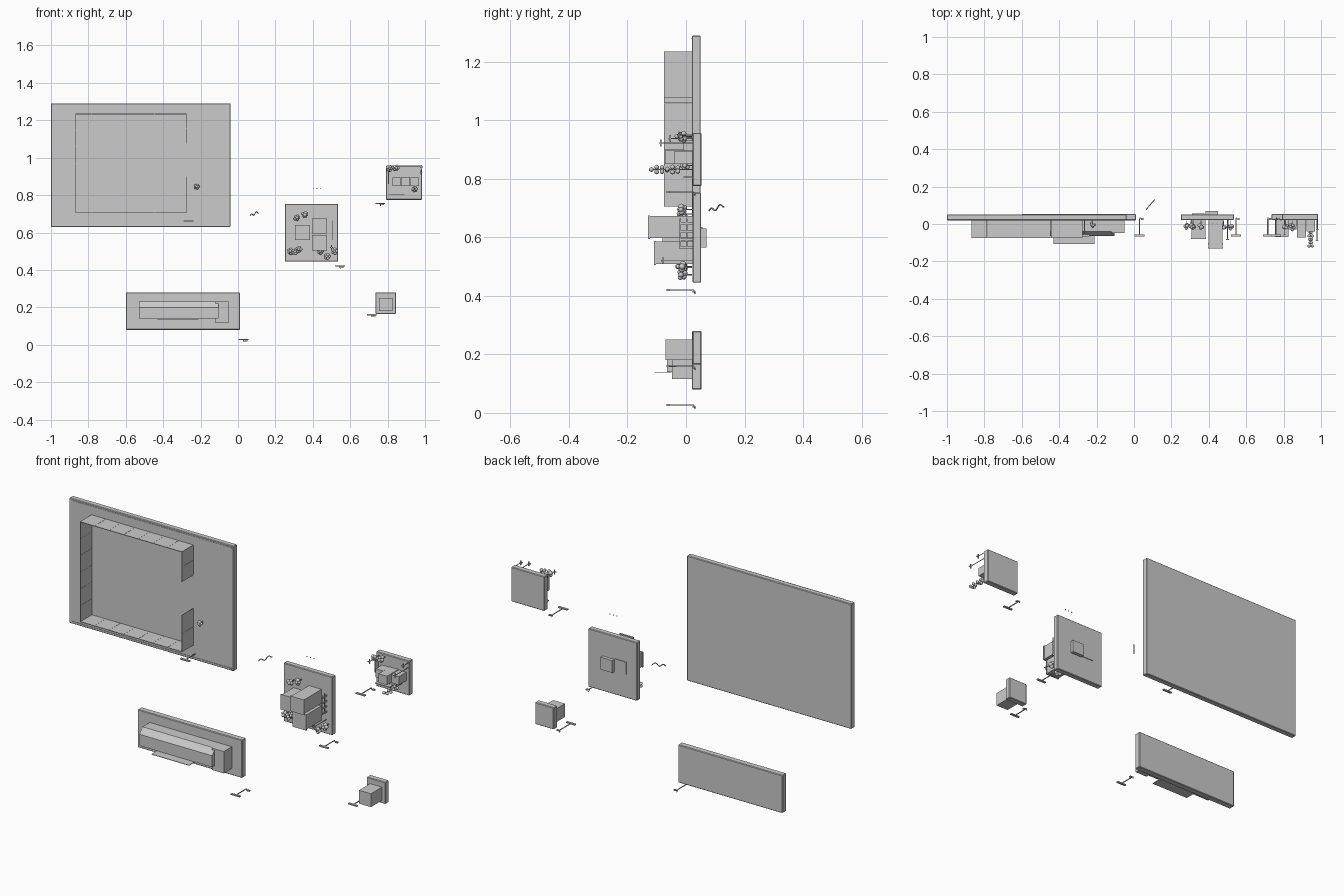
import bpy, bmesh, math, random
from mathutils import Vector, Matrix

if "Cube" in bpy.data.objects:
    bpy.data.objects.remove(bpy.data.objects["Cube"])

random.seed(4)

def finish(name, bm, smooth=False):
    me = bpy.data.meshes.new(name)
    bm.normal_update()
    bm.to_mesh(me)
    bm.free()
    ob = bpy.data.objects.new(name, me)
    bpy.context.collection.objects.link(ob)
    if smooth:
        for p in me.polygons:
            p.use_smooth = True
    return ob

def add_box(bm, x0, x1, y0, y1, z0, z1):
    m = Matrix.Translation(((x0 + x1) / 2, (y0 + y1) / 2, (z0 + z1) / 2))
    m = m @ Matrix.Diagonal((x1 - x0, y1 - y0, z1 - z0, 1))
    bmesh.ops.create_cube(bm, size=1, matrix=m)

def boxes(name, *dims, bevel=0):
    bm = bmesh.new()
    for d in dims:
        add_box(bm, *d)
    ob = finish(name, bm)
    if bevel:
        mod = ob.modifiers.new("bevel", 'BEVEL')
        mod.width = bevel
        mod.segments = 1
    return ob

def tube(name, pts, r):
    cu = bpy.data.curves.new(name, 'CURVE')
    cu.dimensions = '3D'
    cu.bevel_depth = r
    cu.bevel_resolution = 1
    cu.use_fill_caps = True
    sp = cu.splines.new('POLY')
    sp.points.add(len(pts) - 1)
    for p, co in zip(sp.points, pts):
        p.co = (*co, 1)
    ob = bpy.data.objects.new(name, cu)
    bpy.context.collection.objects.link(ob)

def tree(name, x, z, size=0.013, depth=-0.012):
    # trunk along -y with a cluster of leaf balls
    bm = bmesh.new()
    add_box(bm, x - .002, x + .002, depth, .02, z - .002, z + .002)
    for i in range(6):
        a = i * math.tau / 5
        off = Vector((math.cos(a), 0, math.sin(a))) * size * 0.75
        if i == 5:
            off = Vector((0, -size * 0.9, 0))
        c = Vector((x, depth + random.uniform(-.008, .008), z)) + off
        bmesh.ops.create_icosphere(bm, subdivisions=2, radius=size * random.uniform(.6, .85),
                                   matrix=Matrix.Translation(c))
    finish(name, bm, True)

# Base plates
plates = {
    "large_plot": (-1, -.04, .02, .05, .63, 1.29),
    "long_plot": (-.60, .01, .02, .053, .08, .28),
    "middle_plot": (.25, .535, .022, .052, .445, .753),
    "upper_plot": (.79, .985, .022, .053, .775, .957),
    "small_plot": (.735, .845, .022, .053, .165, .28),
}
for n, d in plates.items():
    boxes(n, d, bevel=.003)
boxes("large_plot_edge_strip", (-.98, -.05, .0175, .021, .638, .644),
      (-.98, -.05, .0185, .021, 1.277, 1.281))

# Open perimeter wall made of separate panels
def wall_run(start, end, fixed, along_x):
    n = max(1, round((end - start) / .085))
    step = (end - start) / n
    out = []
    for i in range(n):
        a, b = start + i * step + .0004, start + (i + 1) * step - .0004
        if along_x:
            out.append((a, b, -.075, .021, fixed - .0015, fixed + .0015))
        else:
            out.append((fixed - .0015, fixed + .0015, -.075, .021, a, b))
    return out

boxes("perimeter_wall",
      *wall_run(-.87, -.275, .7065, True), *wall_run(-.87, -.275, 1.2335, True),
      *wall_run(.705, 1.235, -.8685, False),
      *wall_run(.705, .90, -.2765, False), *wall_run(1.075, 1.235, -.2765, False))

# Long building: chamfered profile extruded along x
prof = [(.021, .14), (-.065, .14), (-.065, .20), (-.04, .23), (.021, .23)]
bm = bmesh.new()
f = bm.faces.new([bm.verts.new((-.53, y, z)) for y, z in prof])
r = bmesh.ops.extrude_face_region(bm, geom=[f])
bmesh.ops.translate(bm, vec=(.425, 0, 0), verts=[v for v in r['geom'] if isinstance(v, bmesh.types.BMVert)])
bmesh.ops.recalc_face_normals(bm, faces=bm.faces)
finish("long_hall", bm)
boxes("long_hall_annex", (-.12, -.05, -.047, .021, .115, .23))
boxes("long_hall_canopy", (-.43, -.21, -.108, -.05, .136, .1385))

# Small building
boxes("small_house", (.755, .825, -.07, .023, .18, .25))

# Middle cluster: blocks with slim roof slabs on their -y ends
def block(name, x0, x1, y0, z0, z1):
    e = .003
    boxes(name, (x0 + e, x1 - e, y0 + .006, .023, z0 + e, z1 - e), (x0, x1, y0, y0 + .007, z0, z1))
block("middle_block_left", .305, .385, -.08, .56, .64)
block("middle_block_top", .395, .475, -.13, .595, .675)
block("middle_block_bottom", .395, .475, -.11, .505, .588)
boxes("middle_back_pads", (.382, .45, .05, .07, .565, .63), (.31, .378, .05, .056, .57, .635))

# Ladder-like fence beside the middle blocks
boxes("middle_fence", *[(.502, .505, -.022, .022, .56 + i * .028, .568 + i * .028) for i in range(4)],
      (.502, .505, -.022, -.017, .56, .665), (.502, .505, .0, .005, .56, .665))

# Upper cluster
boxes("upper_block_left", (.825, .868, -.03, .023, .85, .895))
boxes("upper_block_centre", (.871, .92, -.072, .023, .85, .897))
boxes("upper_block_right", (.923, .967, -.04, .023, .85, .895))
boxes("upper_low_wall", (.805, .89, -.008, .023, .803, .807), (.803, .806, -.008, .023, .86, .93))

# Stacked tree standing out of the upper plot
bm = bmesh.new()
add_box(bm, .943, .946, -.12, .023, .830, .833)
for i in range(6):
    for s in (-1, 1):
        a = i * 1.1
        c = Vector((.9445 + s * .009 * math.cos(a), -.118 + i * .018, .8315 + s * .009 * math.sin(a)))
        bmesh.ops.create_icosphere(bm, subdivisions=1, radius=.009, matrix=Matrix.Translation(c))
finish("stacked_tree", bm, True)

# Slim lamps with small cross arms
for i, (x, z, y) in enumerate([(.978, .922, -.092), (.806, .937, -.06), (.982, .95, -.03), (.50, .52, -.085)]):
    tube(f"lamp_pole_{i}", [(x, .022, z), (x, y, z)], .0018)
    boxes(f"lamp_arm_{i}", (x - .008, x + .008, y, y + .004, z - .002, z + .002),
          (x - .002, x + .002, y + .004, y + .008, z - .012, z + .012))

# Trees
for i, (x, z) in enumerate([(.315, .68), (.358, .695), (.28, .50), (.305, .497), (.325, .51), (.44, .50),
                            (.478, .472), (.515, .50), (.846, .945), (.81, .942)]):
    tree(f"tree_{i}", x, z)
tree("tree_large_plot", -.22, .845, .011, .0)

# Sign posts: rod along y, crossbar and bent foot
for i, (x, z) in enumerate([(.03, .027), (.715, .16), (.545, .42), (.76, .755), (-.265, .662)]):
    tube(f"sign_post_{i}", [(x, -.058, z), (x, .026, z), (x + .002, .032, z - .012)], .0028)
    boxes(f"sign_bar_{i}", (x - .026, x + .026, -.067, -.056, z - .003, z + .003))
    if i < 4:
        boxes(f"sign_foot_{i}", (x + .008, x + .02, .022, .032, z - .009, z - .003))

# Loose curled ribbon and a few floating chips
tube("curled_ribbon", [(.065 + .045 * t / 12, .078 + .052 * t / 12, .69 + .02 * t / 12 + .007 * math.sin(t * .9))
                       for t in range(13)], .0025)
boxes("loose_chips", *[(.40 + i * .02, .404 + i * .02, .0, .004, .833, .837) for i in range(3)])
